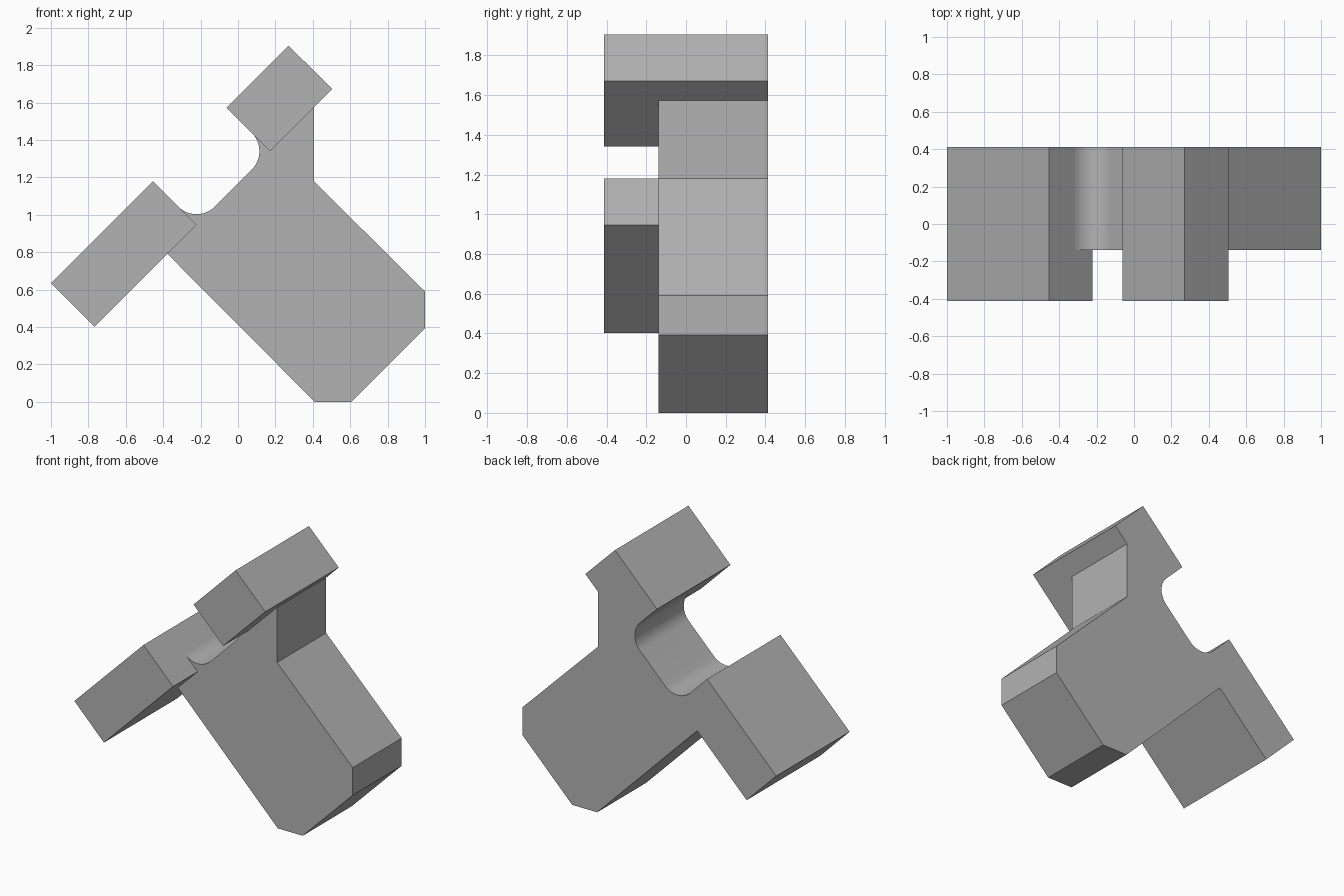
import bpy
import bmesh
from math import cos, sin, radians, sqrt
from mathutils import Vector

cube = bpy.data.objects.get("Cube")
if cube:
    bpy.data.objects.remove(cube, do_unlink=True)

FRONT, STEP, BACK = -0.413, -0.138, 0.413
FILLET = 0.139

grey = bpy.data.materials.new("plain_grey")
grey.use_nodes = True
colour = (0.45, 0.45, 0.45, 1)
grey.diffuse_color = colour
grey.node_tree.nodes["Principled BSDF"].inputs["Base Color"].default_value = colour


def prism(name, outline, y_front, y_back):
    """Extrude an x-z outline along y."""
    bm = bmesh.new()
    face = bm.faces.new([bm.verts.new((x, y_front, z)) for x, z in outline])
    extruded = bmesh.ops.extrude_face_region(bm, geom=[face])["geom"]
    moved = [v for v in extruded if isinstance(v, bmesh.types.BMVert)]
    bmesh.ops.translate(bm, verts=moved, vec=(0, y_back - y_front, 0))
    bmesh.ops.recalc_face_normals(bm, faces=bm.faces)
    mesh = bpy.data.meshes.new(name)
    bm.to_mesh(mesh)
    bm.free()
    mesh.materials.append(grey)
    obj = bpy.data.objects.new(name, mesh)
    bpy.context.collection.objects.link(obj)
    bpy.ops.object.select_all(action='DESELECT')
    obj.select_set(True)
    bpy.context.view_layer.objects.active = obj
    bpy.ops.object.shade_smooth_by_angle(angle=radians(25))
    return obj


def arc(centre, start, end, steps=12):
    """Points on a fillet arc, angles in degrees."""
    angles = [radians(start + (end - start) * i / steps) for i in range(steps + 1)]
    return [(centre.x + FILLET * cos(a), centre.y + FILLET * sin(a)) for a in angles]


# Inner corners of the slot, where the body meets each block
upper_corner = Vector((0.172, 1.34))
lower_corner = Vector((-0.222, 0.946))
reach = FILLET * sqrt(2)

# Body with chamfered foot and rounded slot
body_outline = [(0.41, 0), (0.607, 0), (1, 0.393), (1, 0.59),
                (0.405, 1.18), (0.405, 1.573), tuple(upper_corner)]
body_outline += arc(upper_corner - Vector((reach, 0)), 45, -45)
body_outline += arc(lower_corner + Vector((0, reach)), -45, -135)
body_outline += [tuple(lower_corner), (-0.377, 0.791)]
prism("body", body_outline, STEP, BACK)

# Deeper blocks on either side of the slot
prism("upper_block", [(-0.061, 1.573), tuple(upper_corner), (0.504, 1.672), (0.27, 1.905)],
      FRONT, BACK)
prism("side_block", [(-1, 0.635), (-0.767, 0.401), tuple(lower_corner), (-0.455, 1.18)],
      FRONT, BACK)
